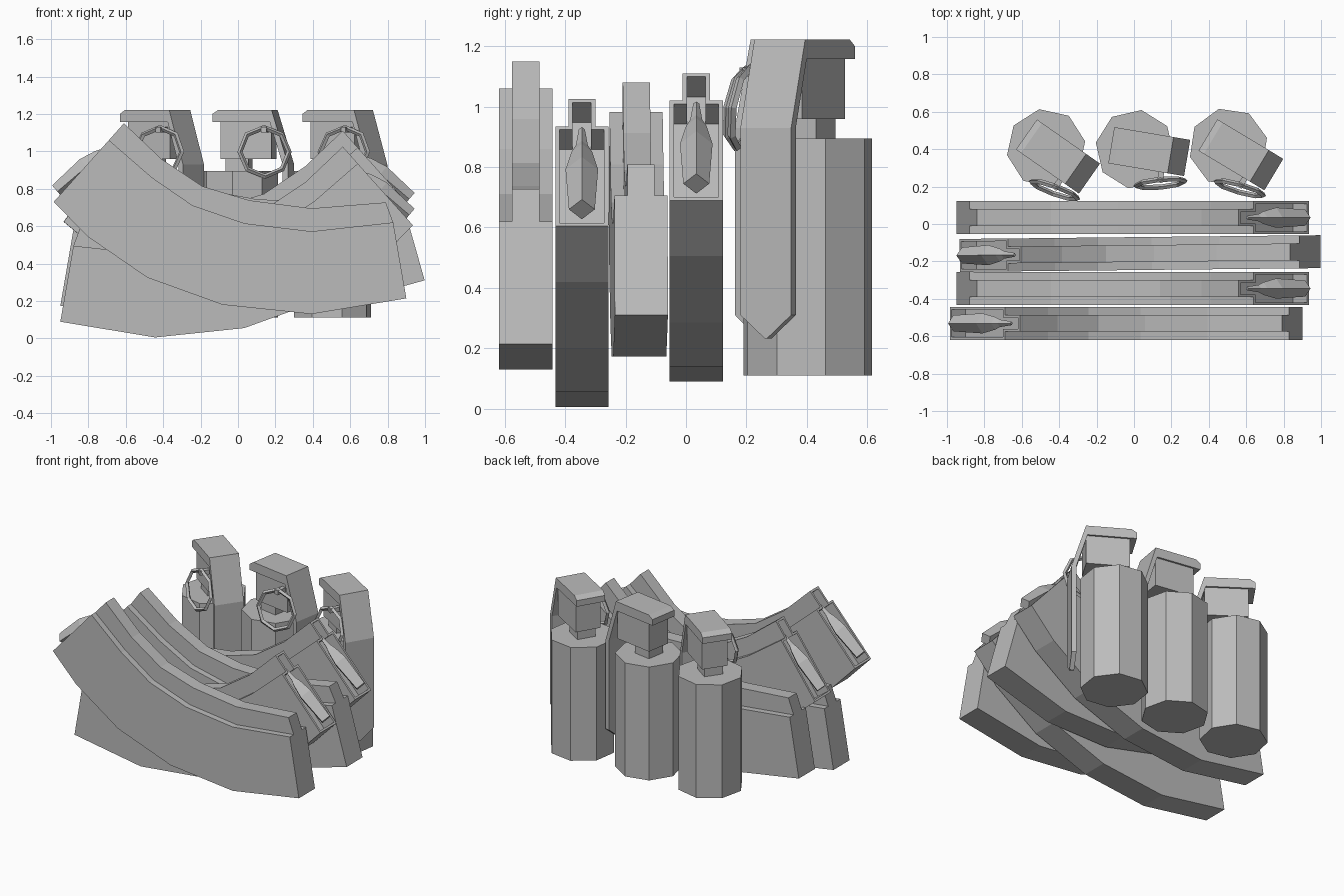
import bpy
import bmesh
from math import radians, pi
from mathutils import Matrix, Vector

if "Cube" in bpy.data.objects:
    bpy.data.objects.remove(bpy.data.objects["Cube"], do_unlink=True)

# One plain material
GREY = (0.5, 0.5, 0.5, 1)
grey = bpy.data.materials.new("grey")
grey.use_nodes = True
grey.diffuse_color = GREY
grey.node_tree.nodes["Principled BSDF"].inputs["Base Color"].default_value = GREY


def finish(name, bm, matrix):
    bmesh.ops.recalc_face_normals(bm, faces=bm.faces)
    mesh = bpy.data.meshes.new(name)
    bm.to_mesh(mesh)
    bm.free()
    mesh.materials.append(grey)
    obj = bpy.data.objects.new(name, mesh)
    obj.matrix_world = matrix
    bpy.context.collection.objects.link(obj)
    return obj


def loft(bm, rings):
    """Bridge rings of points and cap both ends; returns the first cap."""
    rings = [[bm.verts.new(p) for p in ring] for ring in rings]
    for a, b in zip(rings, rings[1:]):
        for i in range(len(a)):
            j = (i + 1) % len(a)
            bm.faces.new((a[i], a[j], b[j], b[i]))
    bm.faces.new(rings[-1])
    return bm.faces.new(rings[0][::-1])


def prism(name, outline, half, matrix):
    """Extrude an x-z outline across y."""
    bm = bmesh.new()
    loft(bm, [[(x, y, z) for x, z in outline] for y in (-half, half)])
    return finish(name, bm, matrix)


def rect(x0, x1, z0, z1):
    return [(x0, z0), (x1, z0), (x1, z1), (x0, z1)]


# Curved magazine: stations along the outer edge, the shoulder and the inner rib
OUTER = [(-.985, .73), (-.805, .545), (-.485, .325), (-.083, .18), (.393, .13), (.9, .214)]
SHOULDER = [(-.69, 1.06), (-.46, .86), (-.243, .711), (.035, .615), (.393, .572), (.83, .62)]
RIB = [(-.61, 1.15), (-.41, .96), (-.19, .813), (.06, .738), (.393, .695), (.79, .727)]
WIDE, NARROW = .088, .045


def magazine(name, matrix):
    bm = bmesh.new()
    rings = []
    for o, s, r in zip(OUTER, SHOULDER, RIB):
        half = [(o, WIDE), (s, WIDE), (s, NARROW), (r, NARROW)]
        section = half + [(p, -y) for p, y in reversed(half)]
        rings.append([(p[0], y, p[1]) for p, y in section])
    mouth = loft(bm, rings)
    bmesh.ops.recalc_face_normals(bm, faces=bm.faces)
    # recessed mouth
    bmesh.ops.inset_individual(bm, faces=[mouth], thickness=.02)
    inward = mouth.normal * -.1
    floor = bmesh.ops.extrude_discrete_faces(bm, faces=[mouth])["faces"][0]
    bmesh.ops.translate(bm, verts=floor.verts, vec=inward)
    finish(name, bm, matrix)

    # four-sided cartridge lying in the mouth
    bm = bmesh.new()
    base, tip = Vector((-.966, 0, .785)), Vector((-.655, 0, 1.05))
    axis = (tip - base).normalized()
    side = Vector((0, 1, 0))
    up = axis.cross(side)
    rings = []
    for t, r in ((0, .043), (.5, .054), (.72, .034), (.8, .02), (1, .01)):
        c = base.lerp(tip, t)
        rings.append([c + side * r, c + up * r, c - side * r, c - up * r])
    loft(bm, rings)
    finish(name + "_cartridge", bm, matrix)


def turn(angle, axis):
    return Matrix.Rotation(radians(angle), 4, axis)


move = Matrix.Translation
magazine("front_magazine", move((0, -.531, 0)))
magazine("second_magazine", move((-.05, -.345, -.125)) @ turn(180, 'Z'))
magazine("third_magazine", move((.125, -.157, .002)) @ turn(.6, 'Z') @ turn(-6.1, 'Y'))
magazine("back_magazine", move((-.05, .034, -.04)) @ turn(180, 'Z'))


# Hand-thrown canisters with fuse head, lever and pull ring
def canister(name, x, y, yaw):
    m = move((x, y, 0)) @ turn(yaw, 'Z')

    bm = bmesh.new()
    bmesh.ops.create_cone(bm, cap_ends=True, segments=8, radius1=.212, radius2=.212, depth=.785)
    finish(name + "_body", bm, m @ move((0, 0, .503)))

    prism(name + "_neck", rect(-.062, .062, .88, .97), .062, m)
    prism(name + "_head", rect(-.085, .19, .96, 1.17), .085, m)
    prism(name + "_cap", [(-.128, 1.158), (.19, 1.158), (.193, 1.222), (-.095, 1.222),
                          (-.128, 1.2)], .098, m)

    # lever: sloped shoulder, straight drop and pointed end
    bm = bmesh.new()
    rings = []
    for lx, z, w in ((.193, 1.222, .098), (.283, .93, .098), (.283, .31, .098), (.283, .232, .004)):
        rings.append([(lx, -w, z), (lx, w, z), (lx - .03, w, z), (lx - .03, -w, z)])
    loft(bm, rings)
    finish(name + "_lever", bm, m)

    # ring and its pin
    prism(name + "_pin", rect(.145, .175, 1.1, 1.13), .04, m @ move((0, -.115, 0)))
    bm = bmesh.new()
    rings = 8
    loops = []
    for i in range(rings):
        spin = Matrix.Rotation(2 * pi * i / rings, 3, 'Y')
        loops.append([bm.verts.new(spin @ Vector(p)) for p in
                      ((.146, 0, 0), (.132, .014, 0), (.118, 0, 0), (.132, -.014, 0))])
    for i, a in enumerate(loops):
        b = loops[(i + 1) % rings]
        for k in range(4):
            n = (k + 1) % 4
            bm.faces.new((a[k], a[n], b[n], b[k]))
    finish(name + "_ring", bm, m @ move((.165, -.157, .997)) @ turn(15, 'Z') @ turn(-9, 'X'))


canister("right_canister", -.47, .405, -35)
canister("middle_canister", .005, .4, -9.5)
canister("left_canister", .505, .41, -31)
